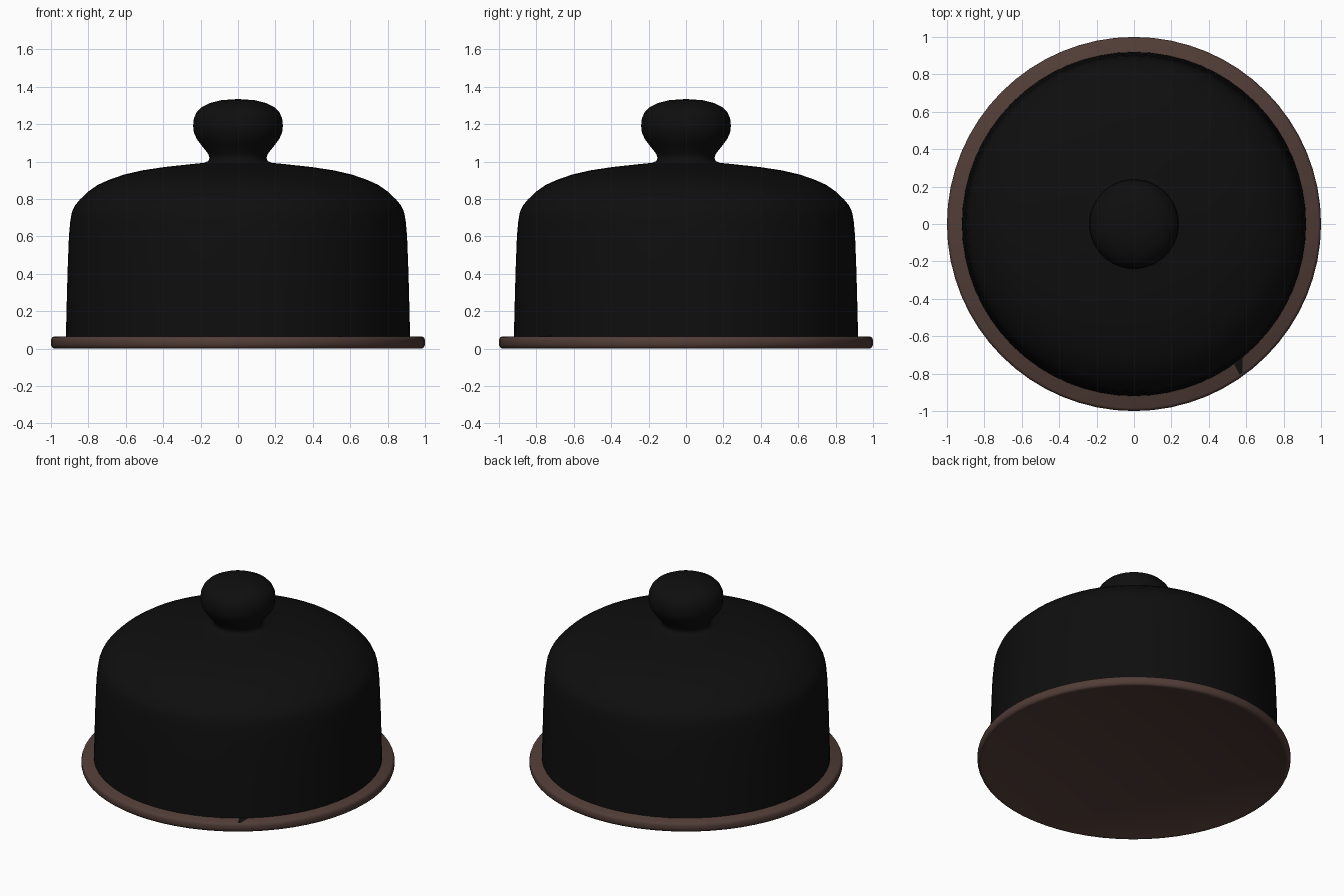
import bpy, bmesh, math

if "Cube" in bpy.data.objects:
    bpy.data.objects.remove(bpy.data.objects["Cube"])

SEGMENTS = 64


def material(name, rgb):
    m = bpy.data.materials.new(name)
    m.diffuse_color = (*rgb, 1)
    m.use_nodes = True
    m.node_tree.nodes["Principled BSDF"].inputs["Base Color"].default_value = m.diffuse_color
    return m


def add_mesh(name, bm, mat, angle):
    mesh = bpy.data.meshes.new(name)
    bmesh.ops.recalc_face_normals(bm, faces=bm.faces)
    bm.to_mesh(mesh)
    bm.free()
    mesh.materials.append(mat)
    obj = bpy.data.objects.new(name, mesh)
    bpy.context.collection.objects.link(obj)
    bpy.ops.object.select_all(action='DESELECT')
    obj.select_set(True)
    bpy.context.view_layer.objects.active = obj
    bpy.ops.object.shade_smooth_by_angle(angle=math.radians(angle))
    return obj


def lathe(name, profile, mat, angle=45):
    """Turn a radius/height profile around the z axis."""
    bm = bmesh.new()
    verts = [bm.verts.new((r, 0, z)) for r, z in profile]
    edges = [bm.edges.new(p) for p in zip(verts, verts[1:])]
    bmesh.ops.spin(bm, geom=verts + edges, cent=(0, 0, 0), axis=(0, 0, 1),
                   angle=math.tau, steps=SEGMENTS, use_duplicate=False)
    bmesh.ops.remove_doubles(bm, verts=bm.verts, dist=0.0005)
    return add_mesh(name, bm, mat, angle)


black = material("black glaze", (0.0045, 0.0045, 0.0045))
brown = material("dark brown wood", (0.082, 0.046, 0.037))

# Round base plate with softened rim
lathe("base_plate", [
    (0, 0.004), (0.965, 0.004), (0.972, 0.0), (0.985, 0.001), (0.995, 0.008),
    (1.0, 0.022), (1.0, 0.045), (0.995, 0.058), (0.985, 0.065), (0, 0.065)], brown)

# Domed lid: nearly straight wall, rounded shoulder, turned knob on top
lathe("domed_lid", [
    (0.92, 0.062), (0.917, 0.2), (0.911, 0.42), (0.904, 0.6), (0.897, 0.68),
    (0.888, 0.73), (0.872, 0.765), (0.845, 0.797), (0.80, 0.84), (0.75, 0.875),
    (0.69, 0.902), (0.61, 0.93), (0.51, 0.953), (0.39, 0.971), (0.27, 0.984),
    (0.18, 0.993), (0.158, 1.003), (0.152, 1.02), (0.16, 1.042), (0.19, 1.08),
    (0.22, 1.12), (0.236, 1.155), (0.24, 1.19), (0.236, 1.23), (0.222, 1.262),
    (0.195, 1.29), (0.15, 1.313), (0.09, 1.328), (0, 1.334)], black, 60)

# Small dark nick on the plate beside the lid
bm = bmesh.new()
face = bm.faces.new([bm.verts.new((x, y, 0.0655)) for x, y in
                     [(0.535, -0.75), (0.58, -0.715), (0.58, -0.795), (0.565, -0.805)]])
top = bmesh.ops.extrude_face_region(bm, geom=[face])
bmesh.ops.translate(bm, vec=(0, 0, 0.001),
                    verts=[v for v in top["geom"] if isinstance(v, bmesh.types.BMVert)])
add_mesh("plate_nick", bm, black, 30)
